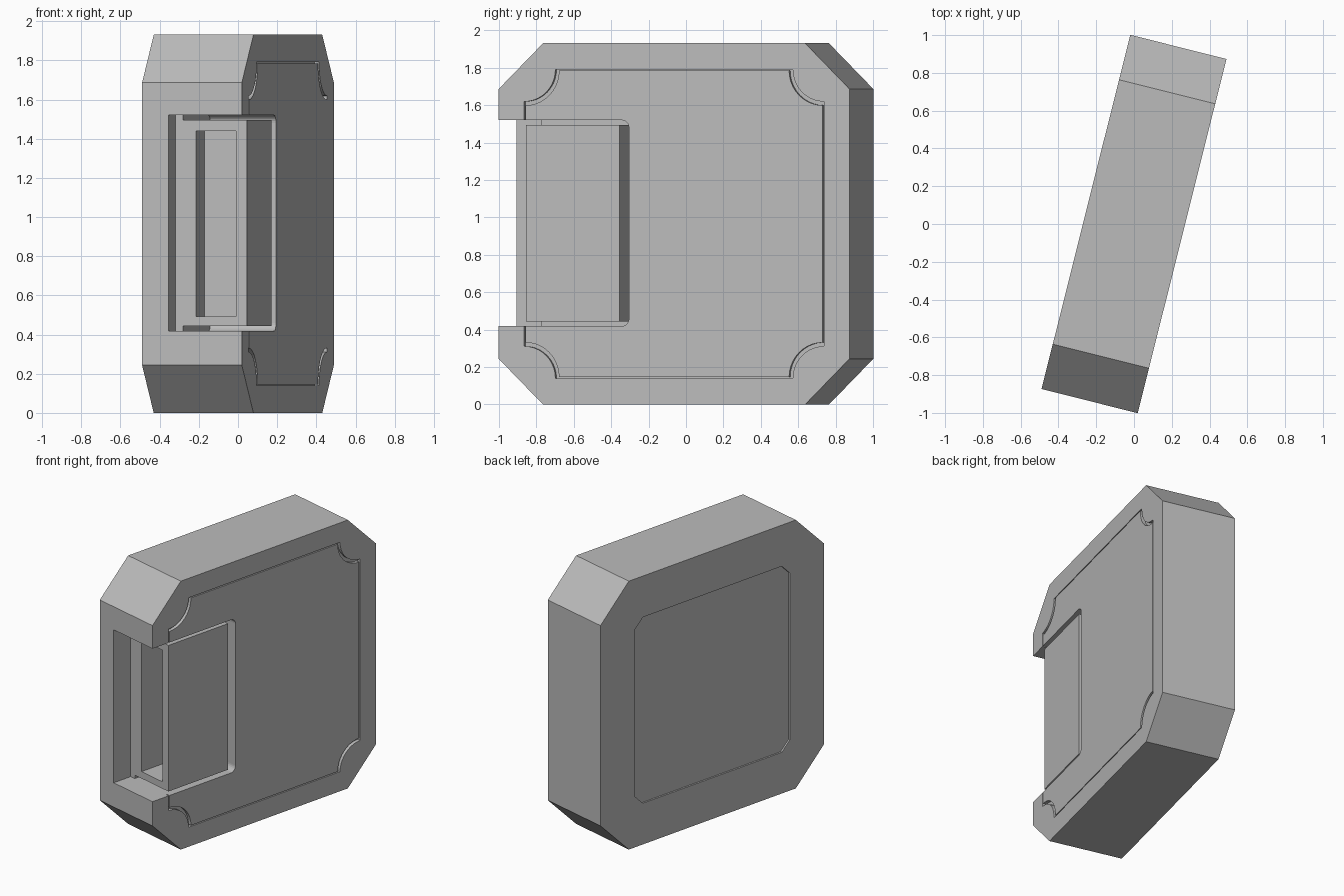
import bpy, bmesh
from math import radians, sin, cos, pi

old = bpy.data.objects.get("Cube")
if old:
    bpy.data.objects.remove(old)

TURN = radians(-14.07)   # whole model is turned about the vertical
HALF = 0.9665            # half of the square side
MID = 0.965              # height of the square's centre
FACE = 0.2625            # half thickness

grey = bpy.data.materials.new("plain grey")
grey.use_nodes = True
grey.diffuse_color = (0.5, 0.5, 0.5, 1)
grey.node_tree.nodes["Principled BSDF"].inputs["Base Color"].default_value = (0.5, 0.5, 0.5, 1)


def prism(name, outline, x0, x1):
    """Extrude a (y, z) outline from x0 to x1."""
    bm = bmesh.new()
    face = bm.faces.new([bm.verts.new((x0, y, z)) for y, z in outline])
    ext = bmesh.ops.extrude_face_region(bm, geom=[face])
    for v in ext["geom"]:
        if isinstance(v, bmesh.types.BMVert):
            v.co.x = x1
    bmesh.ops.recalc_face_normals(bm, faces=bm.faces)
    mesh = bpy.data.meshes.new(name)
    bm.to_mesh(mesh)
    bm.free()
    mesh.materials.append(grey)
    obj = bpy.data.objects.new(name, mesh)
    obj.rotation_euler.z = TURN
    bpy.context.collection.objects.link(obj)
    return obj


def rect(y0, y1, z0, z1):
    return [(y0, z0), (y1, z0), (y1, z1), (y0, z1)]


def chamfered(half, c):
    """Square centred on the body with cut corners."""
    a = half - c
    pts = [(-a, -half), (a, -half), (half, -a), (half, a),
           (a, half), (-a, half), (-half, a), (-half, -a)]
    return [(y, z + MID) for y, z in pts]


def scooped(half, r, steps=10):
    """Square centred on the body with concave round corners."""
    pts = []
    for k, (sy, sz) in enumerate([(1, 1), (-1, 1), (-1, -1), (1, -1)]):
        for i in range(steps + 1):
            a = k * pi / 2 - pi / 2 - i / steps * pi / 2
            pts.append((sy * half + r * cos(a), MID + sz * half + r * sin(a)))
    return pts


def rounded_end(y0, y1, z0, z1, r, steps=6):
    """Rectangle with both corners at y1 rounded."""
    pts = [(y0, z1), (y0, z0)]
    for cz, start in ((z0 + r, -pi / 2), (z1 - r, 0)):
        for i in range(steps + 1):
            a = start + i / steps * pi / 2
            pts.append((y1 - r + r * cos(a), cz + r * sin(a)))
    return pts


def cut(obj, *cutters):
    for c in cutters:
        c.hide_render = True
        m = obj.modifiers.new("cut", "BOOLEAN")
        m.operation = "DIFFERENCE"
        m.solver = "EXACT"
        m.object = c
    bpy.context.view_layer.update()
    ev = obj.evaluated_get(bpy.context.evaluated_depsgraph_get())
    mesh = bpy.data.meshes.new_from_object(ev)
    obj.modifiers.clear()
    obj.data = mesh


# Cutters
bay = prism("bay_cutter", rounded_end(-1.2, -0.249, 0.418, 1.52, 0.04), -0.083, 0.5)
front_slot = prism("front_slot_cutter", rect(-1.2, -0.82, 0.418, 1.52), -0.124, 0.5)
panel_bed = prism("panel_bed_cutter", scooped(0.826, 0.172), FACE - 0.025, 0.5)
back_bed = prism("back_bed_cutter", chamfered(0.67, 0.07), -0.5, -FACE + 0.012)
pocket = prism("pocket_cutter", rect(-1.2, -0.635, 0.492, 1.44), -0.016, 0.195)

# Chamfered square body
body = prism("body", chamfered(HALF, 0.245), -FACE, FACE)
cut(body, panel_bed, back_bed, bay, front_slot)

# Side panel with scooped corners and a thin seam around it
panel = prism("side_panel", scooped(0.819, 0.185), FACE - 0.025, FACE)
cut(panel, bay, front_slot)

# Block in the bay with a tall pocket at its front
block = prism("bay_block", rect(-0.82, -0.303, 0.443, 1.495), -0.083, 0.252)
cut(block, pocket)

for c in (bay, front_slot, panel_bed, back_bed, pocket):
    bpy.data.objects.remove(c)
